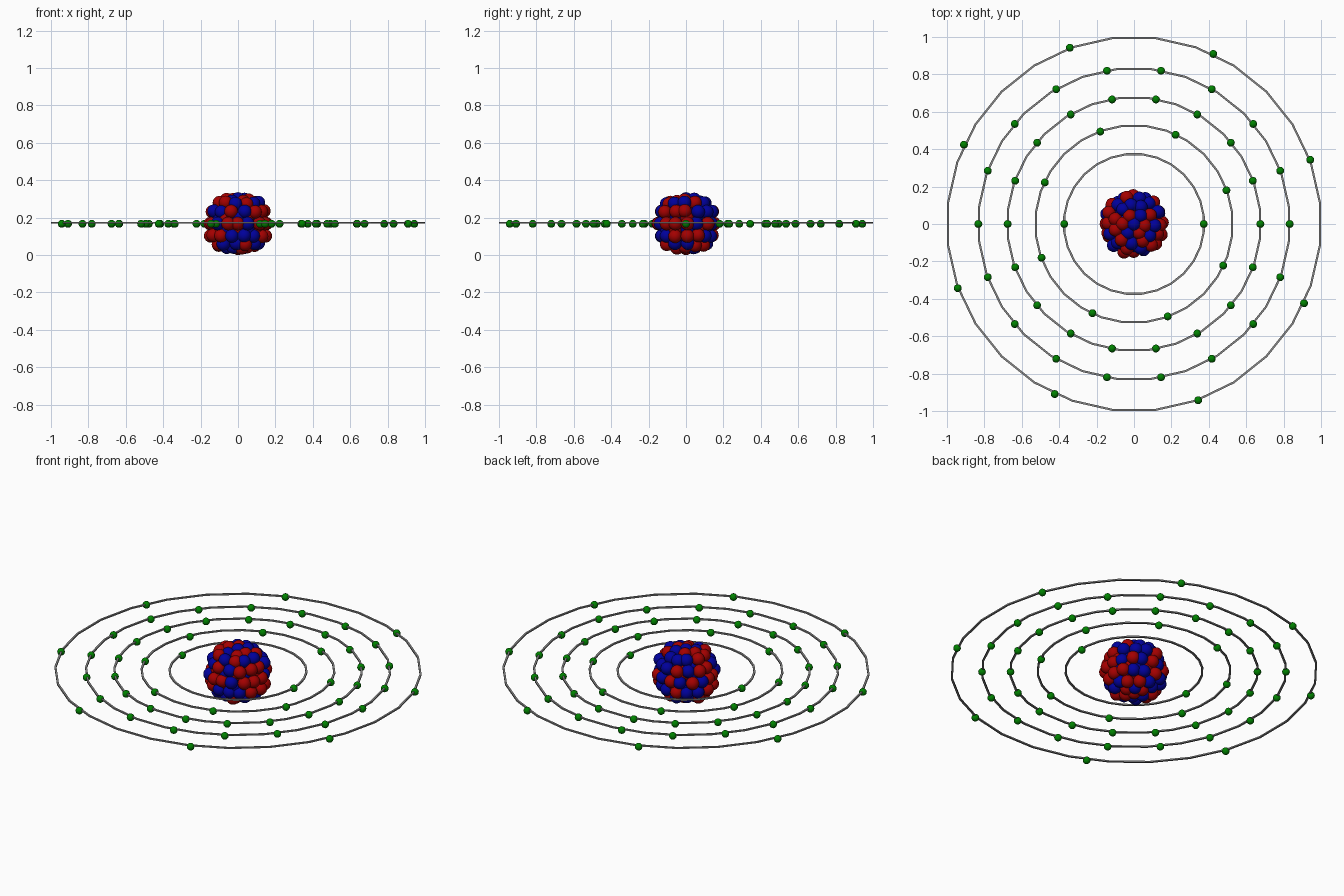
import bpy, bmesh, math, random
from mathutils import Vector, Matrix

random.seed(7)
cube = bpy.data.objects.get("Cube")
if cube:
    bpy.data.objects.remove(cube, do_unlink=True)

CENTRE_Z = 0.168
BALL_R = 0.036
ELECTRON_R = 0.021


def material(name, rgb):
    m = bpy.data.materials.new(name)
    m.use_nodes = True
    m.diffuse_color = (*rgb, 1)
    m.node_tree.nodes["Principled BSDF"].inputs["Base Color"].default_value = (*rgb, 1)
    return m


def add_object(name, bm, mat, smooth):
    mesh = bpy.data.meshes.new(name)
    bm.normal_update()
    for f in bm.faces:
        f.smooth = smooth
    bm.to_mesh(mesh)
    bm.free()
    mesh.materials.append(mat)
    obj = bpy.data.objects.new(name, mesh)
    bpy.context.collection.objects.link(obj)
    return obj


def add_balls(name, centres, radius, mat):
    bm = bmesh.new()
    for c in centres:
        bmesh.ops.create_uvsphere(bm, u_segments=20, v_segments=12, radius=radius,
                                  matrix=Matrix.Translation(c))
    return add_object(name, bm, mat, True)


def add_orbit(name, radius, mat, segments=28, half_w=0.0055, half_h=0.004, z=0.173):
    # Flat wire swept round a polygon whose flats face the axes
    bm = bmesh.new()
    grow = 1 / math.cos(math.pi / segments)
    profile = [(-half_w, -half_h), (half_w, -half_h), (half_w, half_h), (-half_w, half_h)]
    loops = []
    for i in range(segments):
        a = (i + 0.5) * math.tau / segments
        loops.append([bm.verts.new(((radius + w) * grow * math.cos(a),
                                    (radius + w) * grow * math.sin(a), z + h))
                      for w, h in profile])
    for i, here in enumerate(loops):
        there = loops[(i + 1) % segments]
        for j in range(4):
            k = (j + 1) % 4
            bm.faces.new((here[j], there[j], there[k], here[k]))
    bmesh.ops.recalc_face_normals(bm, faces=bm.faces)
    return add_object(name, bm, mat, False)


red = material("red", (0.37, 0.0, 0.0))
blue = material("blue", (0.0, 0.0, 0.33))
green = material("green", (0.0, 0.225, 0.0))
grey = material("grey", (0.25, 0.25, 0.25))

# Nucleus: stacked rings of balls; each letter is one ball (R red, B blue),
# anticlockwise from +x: (height, ring radius, balls)
layers = [
    (0.132, 0, "B"), (0.13, 0.056, "RBRRBR"), (0.116, 0.104, "BRBBBRRRBRB"),
    (0.068, 0.139, "RBBBRBRRBBRBRR"), (0.06, 0.07, "RBRBRBR"), (0.034, 0.115, "RBRBRBRBRBRB"),
    (0, 0.15, "RBRBRBRBRRBRRBRR"), (0, 0.085, "RBRBRBRBR"),
    (-0.034, 0.115, "BRBRBRBRBRBR"), (-0.06, 0.07, "BRBRBRB"), (-0.068, 0.139, "RRBBRBBRRRBBBR"),
    (-0.116, 0.104, "BRRBBRRBBRB"), (-0.13, 0.056, "RBRBBR"), (-0.132, 0, "R"),
]
nucleons = {"R": [], "B": []}
for h, r, balls in layers:
    for i, colour in enumerate(balls):
        a = (i + random.uniform(-0.15, 0.15)) * math.tau / len(balls)
        rr = r + random.uniform(-0.008, 0.008) * (r > 0)
        inward = 1 - random.uniform(0, 0.1) * (r > 0)
        nucleons[colour].append(Vector((rr * math.cos(a), rr * math.sin(a), CENTRE_Z + h * inward)))
add_balls("red_nucleons", nucleons["R"], BALL_R, red)
add_balls("blue_nucleons", nucleons["B"], BALL_R, blue)

# Orbits with evenly spaced electrons:
# (ring radius, electron distance, electron count, start angle)
shells = [(0.373, 0.373, 2, 0), (0.525, 0.526, 8, 20), (0.674, 0.676, 18, 0),
          (0.828, 0.832, 18, 0), (0.9945, 1.003, 8, 20)]
for index, (ring, reach, n, start) in enumerate(shells, 1):
    add_orbit(f"orbit_ring_{index}", ring, grey)
    angles = [math.radians(start) + i * math.tau / n for i in range(n)]
    spots = [Vector((reach * math.cos(a), reach * math.sin(a), 0.167)) for a in angles]
    add_balls(f"electrons_{index}", spots, ELECTRON_R, green)
